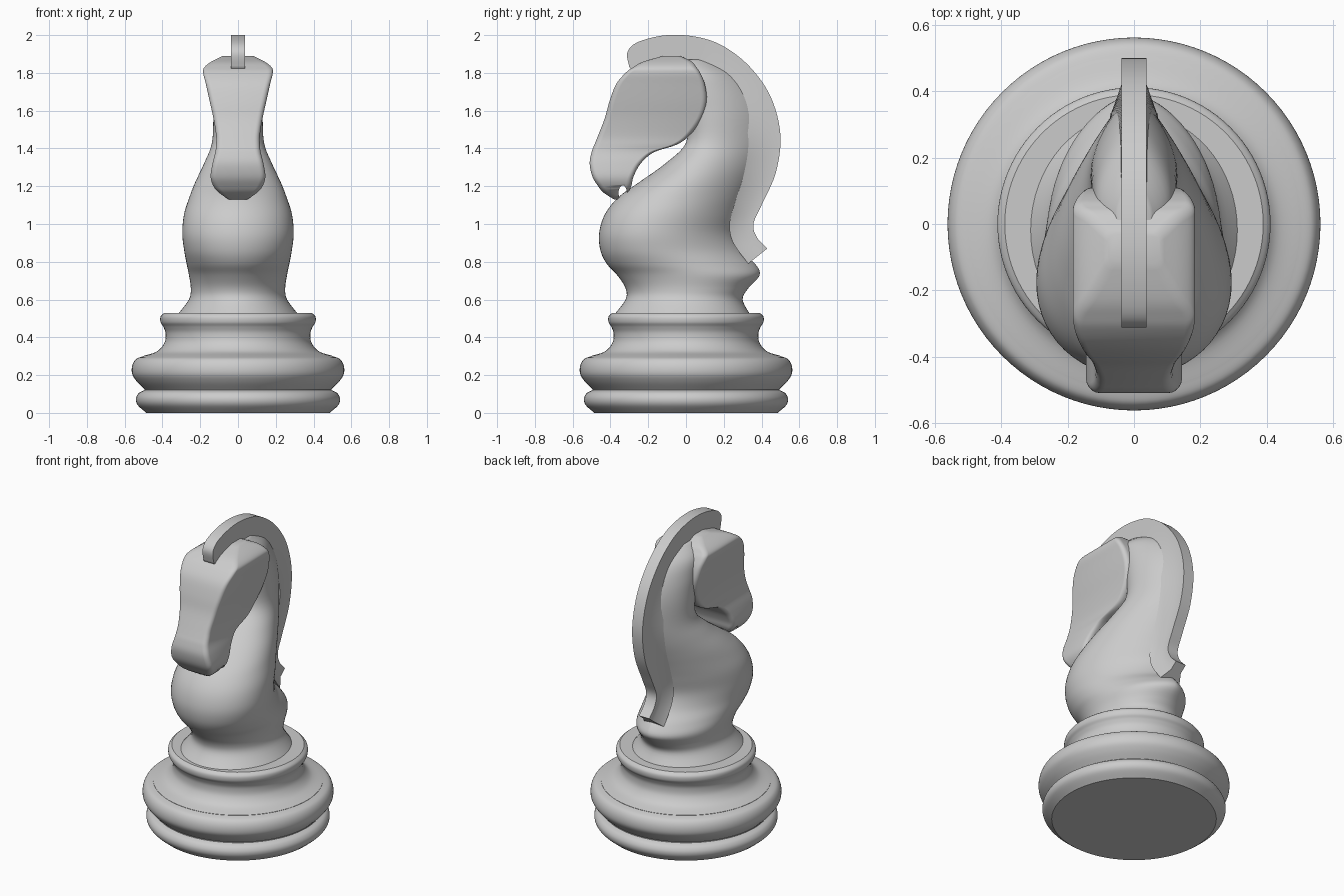
import bpy, bmesh
from math import sin, cos, pi, radians

if "Cube" in bpy.data.objects:
    bpy.data.objects.remove(bpy.data.objects["Cube"])


def spline(pts, n=6):
    """Catmull-Rom curve through points of any dimension."""
    out = []
    for i in range(len(pts) - 1):
        a, b, c, d = pts[max(i - 1, 0)], pts[i], pts[i + 1], pts[min(i + 2, len(pts) - 1)]
        for k in range(n):
            t = k / n
            out.append(tuple(0.5 * (2 * q + (r - p) * t + (2 * p - 5 * q + 4 * r - s) * t ** 2
                                    + (3 * q - p - 3 * r + s) * t ** 3)
                             for p, q, r, s in zip(a, b, c, d)))
    return out + [tuple(pts[-1])]


def finish(name, bm, angle=35):
    bmesh.ops.recalc_face_normals(bm, faces=bm.faces)
    me = bpy.data.meshes.new(name)
    bm.to_mesh(me)
    bm.free()
    ob = bpy.data.objects.new(name, me)
    bpy.context.collection.objects.link(ob)
    bpy.ops.object.select_all(action='DESELECT')
    ob.select_set(True)
    bpy.context.view_layer.objects.active = ob
    bpy.ops.object.shade_smooth_by_angle(angle=radians(angle))
    return ob


def loft(name, rings, angle=35):
    """Skin a stack of equal-length rings and cap both ends."""
    bm = bmesh.new()
    vs = [[bm.verts.new(p) for p in r] for r in rings]
    n = len(rings[0])
    for lo, hi in zip(vs, vs[1:]):
        for i in range(n):
            j = (i + 1) % n
            bm.faces.new((lo[i], lo[j], hi[j], hi[i]))
    bm.faces.new(vs[0])
    bm.faces.new(vs[-1])
    return finish(name, bm, angle)


# Turned base: three mouldings with crisp joins
foot = spline([(.485, 0), (.53, .04), (.54, .075), (.525, .105), (.495, .12)])
torus = spline([(.495, .125), (.535, .165), (.56, .205), (.56, .25), (.54, .285), (.50, .30)])
collar = spline([(.50, .302), (.43, .325), (.39, .37), (.383, .42), (.395, .455),
                 (.41, .48), (.41, .51), (.39, .53)])
profile = foot + torus + collar + [(.2, .53)]
loft("base", [[(r * cos(a), r * sin(a), z) for a in [2 * pi * i / 96 for i in range(96)]]
              for r, z in profile])

# Chest and neck: teardrop sections (z, front, back, half width, pinch at back)
neck = spline([
    (.52, -.38, .34, .32, 0), (.60, -.32, .30, .26, 0), (.66, -.32, .33, .25, .03),
    (.73, -.365, .39, .26, .1), (.79, -.42, .365, .272, .2), (.86, -.453, .29, .285, .25),
    (.95, -.46, .25, .295, .25), (1.05, -.43, .27, .286, .25), (1.14, -.36, .30, .258, .25),
    (1.22, -.25, .335, .227, .3), (1.32, -.11, .375, .18, .35), (1.43, 0, .40, .138, .4),
    (1.58, 0, .39, .13, .4), (1.70, -.03, .34, .125, .4), (1.80, -.06, .25, .11, .35),
    (1.87, -.06, .12, .05, .3)], 5)


def teardrop(z, f, b, w, p):
    ts = [2 * pi * i / 64 for i in range(64)]
    xs = [sin(t) * max(0, (1 + cos(t)) / 2) ** max(p, 0) for t in ts]
    m = max(xs)
    return [(w * x / m, (f + b) / 2 - (b - f) / 2 * cos(t), z) for x, t in zip(xs, ts)]


loft("neck", [teardrop(*s) for s in neck], 50)

# Head: rounded box sections (z, front, back, half width)
head = spline([
    (1.13, -.38, -.355, .05), (1.165, -.435, -.31, .10), (1.20, -.465, -.29, .13),
    (1.25, -.495, -.278, .145), (1.32, -.51, -.24, .135), (1.38, -.50, -.17, .12),
    (1.42, -.485, -.05, .116), (1.47, -.465, .02, .116), (1.56, -.43, .085, .13),
    (1.65, -.405, .11, .15), (1.74, -.37, .10, .17), (1.80, -.32, .075, .184),
    (1.83, -.28, .055, .178), (1.86, -.225, .03, .14), (1.89, -.12, -.03, .08)], 4)


def box_ring(z, f, b, w):
    c = min(.03, w * .3, (b - f) * .3)
    ring = []
    for sx, sy, a0 in ((1, 1, 0), (-1, 1, 90), (-1, -1, 180), (1, -1, 270)):
        cx, cy = sx * (w - c), (b - c if sy > 0 else f + c)
        ring += [(cx + c * cos(radians(a0 + 18 * k)), cy + c * sin(radians(a0 + 18 * k)), z)
                 for k in range(6)]
    return ring


head_ob = loft("head", [box_ring(*s) for s in head], 50)

# Mouth notch cut across the muzzle
cutter = loft("mouth_cutter", [[(x, -.335 + .022 * cos(a), 1.165 + .04 * sin(a))
                               for a in [2 * pi * i / 20 for i in range(20)]] for x in (-.3, .3)])
cutter.hide_render = True
cutter.hide_set(True)
cut = head_ob.modifiers.new("mouth", 'BOOLEAN')
cut.operation = 'DIFFERENCE'
cut.object = cutter

# Mane: crest strip between an outer and an inner curve (half width flares into the neck)
outer = spline([(-.30, 1.83), (-.31, 1.91), (-.25, 1.965), (-.10, 2.0), (.06, 1.99), (.20, 1.94),
                (.34, 1.83), (.45, 1.67), (.50, 1.47), (.475, 1.27), (.40, 1.10), (.357, 1.0),
                (.375, .93), (.43, .87)])
inner = spline([(-.28, 1.81), (-.25, 1.82), (-.20, 1.83), (-.09, 1.84), (.02, 1.82), (.11, 1.79),
                (.21, 1.71), (.29, 1.60), (.33, 1.45), (.31, 1.28), (.26, 1.12), (.23, 1.0),
                (.25, .90), (.33, .79)])
rings = []
for i, ((yo, zo), (yi, zi)) in enumerate(zip(outer, inner)):
    t = i / (len(outer) - 1)
    flare = .037 + .035 * max(0, min(1, (t - .35) / .3))
    ym, zm = yo * .55 + yi * .45, zo * .55 + zi * .45
    rings.append([(.037, yo, zo), (.037, ym, zm), (flare, yi, zi),
                  (-flare, yi, zi), (-.037, ym, zm), (-.037, yo, zo)])
loft("mane", rings, 40)
